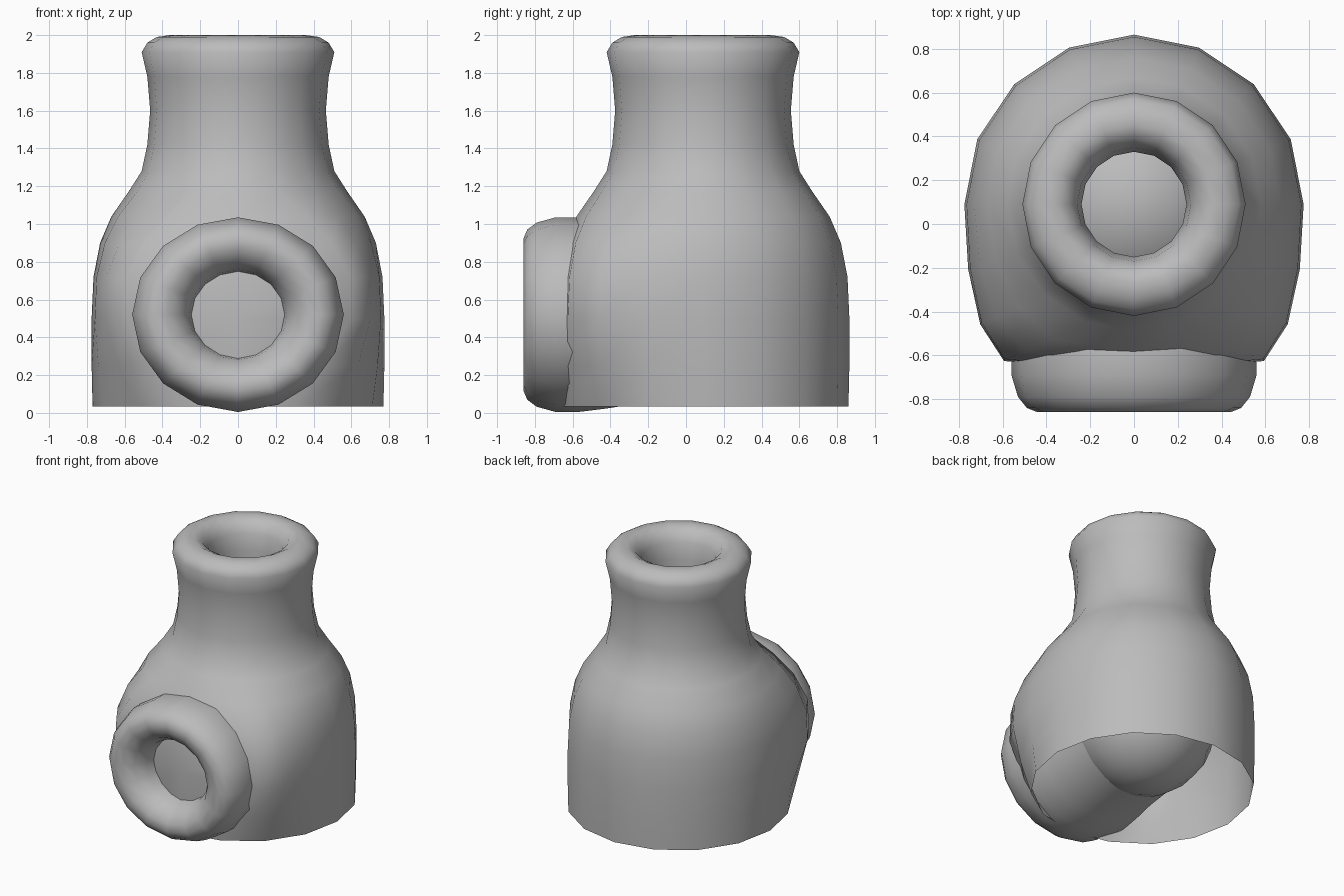
import bpy, bmesh
from math import sin, cos, pi, radians, copysign

cube = bpy.data.objects.get("Cube")
if cube:
    bpy.data.objects.remove(cube)

SIDES = 16
AXIS_Y = 0.09
GREY = (0.5, 0.5, 0.5, 1)

clay = bpy.data.materials.new("grey_clay")
clay.use_nodes = True
clay.diffuse_color = GREY
clay.node_tree.nodes["Principled BSDF"].inputs["Base Color"].default_value = GREY


def finish(name, bm):
    mesh = bpy.data.meshes.new(name)
    bm.to_mesh(mesh)
    bm.free()
    mesh.materials.append(clay)
    obj = bpy.data.objects.new(name, mesh)
    bpy.context.collection.objects.link(obj)
    bpy.ops.object.select_all(action='DESELECT')
    obj.select_set(True)
    bpy.context.view_layer.objects.active = obj
    bpy.ops.object.shade_smooth_by_angle(angle=radians(75))


def lathe(name, profile, place):
    """Join rings of points; place(radius, along, angle) gives each position."""
    bm = bmesh.new()
    rings = [[bm.verts.new(place(r, h, 2 * pi * i / SIDES)) for i in range(SIDES)]
             for r, h in profile]
    for a, b in zip(rings, rings[1:]):
        for i in range(SIDES):
            j = (i + 1) % SIDES
            bm.faces.new((a[j], a[i], b[i], b[j]))
    finish(name, bm)


# Bottle-shaped shell, open below, broadened at the front around the mouth
def place_body(r, z, a):
    x, y = r * sin(a), r * cos(a)
    broad = max(0, 1 - ((z - 0.62) / 0.54) ** 2) if r > 0.55 else 0
    if cos(a) < -0.01 and abs(sin(a)) > 0.01:
        wide = copysign(r * abs(sin(a)) ** 0.25, x)
        x += (wide - x) * broad
    return x, y + AXIS_Y, z


body_profile = [(0.77, 0.035), (0.775, 0.25), (0.775, 0.5), (0.765, 0.72), (0.73, 0.9),
                (0.67, 1.04), (0.58, 1.17), (0.51, 1.28), (0.48, 1.42), (0.465, 1.6),
                (0.48, 1.78), (0.51, 1.91), (0.48, 1.96), (0.43, 1.99), (0.36, 2.0),
                (0.3, 1.97), (0.26, 1.9), (0.24, 1.78), (0.24, 1.5), (0.25, 1.0)]
lathe("body_and_neck", body_profile, place_body)


# Front mouth: thick rounded collar with a tube running back inside
def place_mouth(r, y, a):
    return r * sin(a), y, 0.52 + 0.92 * r * cos(a)


mouth_profile = [(0.49, -0.05), (0.51, -0.25), (0.54, -0.42), (0.56, -0.57), (0.56, -0.69),
                 (0.53, -0.79), (0.49, -0.84), (0.44, -0.86), (0.38, -0.855), (0.31, -0.81),
                 (0.26, -0.73), (0.24, -0.62), (0.25, -0.3)]
lathe("mouth_collar", mouth_profile, place_mouth)

# Closed chamber inside the shell
bm = bmesh.new()
bmesh.ops.create_uvsphere(bm, u_segments=SIDES, v_segments=12, radius=0.51)
bmesh.ops.translate(bm, verts=bm.verts, vec=(0, AXIS_Y, 0.55))
finish("inner_chamber", bm)
